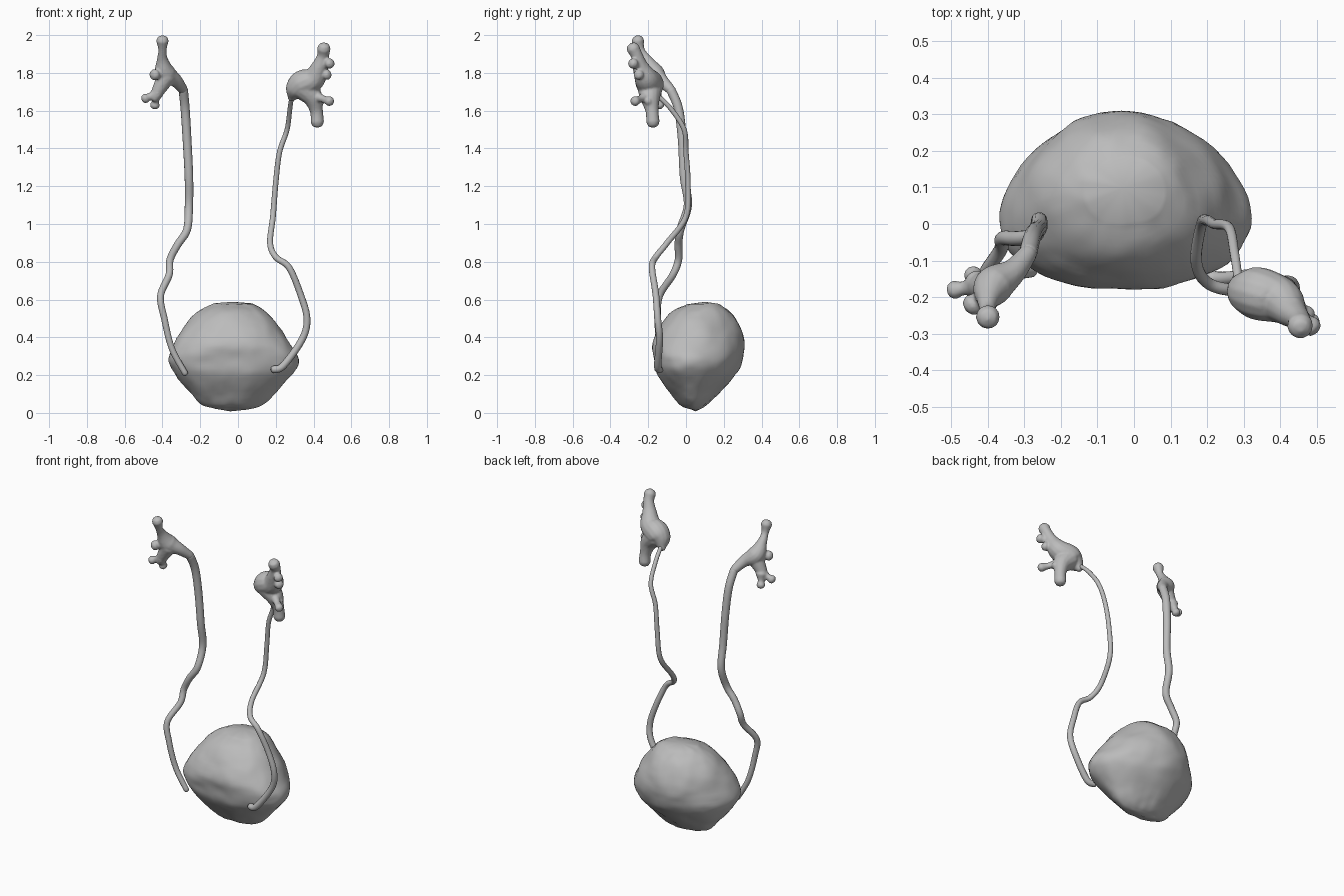
import bpy, bmesh, math
from mathutils import Vector, noise

if "Cube" in bpy.data.objects:
    bpy.data.objects.remove(bpy.data.objects["Cube"])

UNIT = 0.01  # points below are in hundredths

grey = bpy.data.materials.new("soft grey")
grey.use_nodes = True
grey.diffuse_color = (0.5, 0.5, 0.5, 1)
grey.node_tree.nodes["Principled BSDF"].inputs["Base Color"].default_value = grey.diffuse_color


def spline(points, steps):
    """Smooth curve through points of any dimension."""
    pts = [Vector(p) * UNIT for p in points]
    out = []
    for i in range(len(pts) - 1):
        b, c = pts[i], pts[i + 1]
        a = pts[max(i - 1, 0)]
        d = pts[min(i + 2, len(pts) - 1)]
        for s in range(steps):
            t = s / steps
            out.append((2 * b + (c - a) * t + (2 * a - 5 * b + 4 * c - d) * t * t
                        + (3 * b - a - 3 * c + d) * t ** 3) / 2)
    return out + [pts[-1]]


def circle(count):
    """Cosine and sine pairs around a full turn."""
    angles = [math.tau * k / count for k in range(count)]
    return [(math.cos(a), math.sin(a)) for a in angles]


def skin_rings(bm, rings, start, end):
    """Bridge rings of points and close both ends at a pole."""
    loops = [[bm.verts.new(p) for p in ring] for ring in rings]
    first, last = bm.verts.new(start), bm.verts.new(end)
    count = len(loops[0])
    for i in range(count):
        j = (i + 1) % count
        for low, high in zip(loops, loops[1:]):
            bm.faces.new((low[i], low[j], high[j], high[i]))
        bm.faces.new((first, loops[0][j], loops[0][i]))
        bm.faces.new((last, loops[-1][i], loops[-1][j]))


def tube(bm, points, sides=14, steps=7):
    """Sweep a circle along (x, y, z, radius) points with domed ends."""
    path = spline(points, steps)
    centres = [p.to_3d() for p in path]
    radii = [p[3] for p in path]
    tangents = [(centres[min(i + 1, len(path) - 1)] - centres[max(i - 1, 0)]).normalized()
                for i in range(len(path))]
    side, rings = Vector((0, 1, 0)), []
    for centre, along, radius in zip(centres, tangents, radii):
        side = (side - along * side.dot(along)).normalized()
        other = along.cross(side)
        rings.append([centre + radius * (side * c + other * s) for c, s in circle(sides)])

    def dome(ring, centre, shift):
        return [centre + shift * 0.6 + (p - centre) * 0.75 for p in ring]

    head, tail = -tangents[0] * radii[0], tangents[-1] * radii[-1]
    rings.insert(0, dome(rings[0], centres[0], head))
    rings.append(dome(rings[-1], centres[-1], tail))
    skin_rings(bm, rings, centres[0] + head * 0.9, centres[-1] + tail * 0.9)


def knob(bm, root, tip, radius):
    """Short branch that narrows to a neck and ends in a knob."""
    root, tip = Vector(root), Vector(tip)
    neck = root.lerp(tip, 0.6)
    tube(bm, [(*root, radius * 1.3), (*neck, radius * 0.72), (*tip, radius)])


def finish(name, bm, blend=False):
    bmesh.ops.recalc_face_normals(bm, faces=bm.faces)
    mesh = bpy.data.meshes.new(name)
    bm.to_mesh(mesh)
    bm.free()
    mesh.materials.append(grey)
    obj = bpy.data.objects.new(name, mesh)
    bpy.context.collection.objects.link(obj)
    bpy.ops.object.select_all(action='DESELECT')
    obj.select_set(True)
    bpy.context.view_layer.objects.active = obj
    bpy.ops.object.shade_smooth_by_angle(angle=math.radians(60))
    if blend:
        remesh = obj.modifiers.new("merge branches", 'REMESH')
        remesh.mode = 'VOXEL'
        remesh.voxel_size = 0.006
        remesh.use_smooth_shade = True
        smooth = obj.modifiers.new("soften joints", 'SMOOTH')
        smooth.iterations = 5


# Bladder: levels of (z, x min, x max, y min, y max), widest towards the front at mid height
levels = [(2, -12, 5, 2, 8), (4, -19, 12, -3, 11), (10, -25, 19, -8, 17), (20, -33, 29, -15, 26),
          (28, -37, 32, -17, 30), (36, -34, 28, -18, 31), (45, -29, 22, -14, 29),
          (53, -22, 15, -8, 24), (57.5, -13, 8, 0, 18)]
rings = []
for z, left, right, front, back in spline(levels, 5):
    pull = 0.25 * max(0, 1 - abs(z - 0.3) / 0.35)
    middle = Vector((left + right, front + back, 2 * z)) / 2
    ring = []
    for c, s in circle(72):
        s -= pull * (1 - s * s)
        p = middle + Vector((c * (right - left), s * (back - front), 0)) / 2
        ring.append(p + 0.009 * noise.noise_vector(p * 8) + 0.003 * noise.noise_vector(p * 22))
    rings.append(ring)
bm = bmesh.new()
skin_rings(bm, rings, (-0.04, 0.05, 0.008), (-0.03, 0.1, 0.588))
finish("bladder", bm)


def ureter(name, points, low_radius, high_radius):
    """Long winding tube whose thickness changes evenly along its length."""
    last = len(points) - 1
    bm = bmesh.new()
    tube(bm, [(*p, low_radius + (high_radius - low_radius) * i / last) for i, p in enumerate(points)])
    finish(name, bm)


# Ureters, from the bladder upwards
ureter("right_ureter", [
    (-28, -13, 21), (-35, -14, 34), (-39, -15, 50), (-41, -14, 62), (-36.5, -7, 73),
    (-36, -4, 81), (-32, -4, 89), (-27, -3, 97), (-26, 1, 110), (-26, -1, 125), (-27, -2, 145),
    (-28, -4, 161), (-29, -8, 171)], 1.6, 2.5)
ureter("left_ureter", [
    (19, -14, 23), (24, -15, 25), (34, -14, 39), (36.5, -15, 50), (33, -16, 63),
    (27, -18, 77), (20, -16, 82.5), (17, -10, 90), (18.5, 0, 104), (20, 1, 122),
    (22, 0, 138), (26, -1, 150), (27.5, -8, 161), (28.5, -15, 168)], 2, 1.2)

# Right renal pelvis: a slim funnel rising to a knob, with side branches
bm = bmesh.new()
tube(bm, [(-29, -8, 171, 2.6), (-33, -13, 176, 3.6), (-38.5, -17, 180, 5.4), (-40, -21, 187, 3),
          (-40, -24, 192, 2.2), (-40, -25.5, 197, 3.4)])
tube(bm, [(-38, -17, 178, 5), (-42, -17, 171, 3.6), (-44, -17, 167, 2.8)])
knob(bm, (-39, -18, 180), (-44, -22, 179), 3.2)
knob(bm, (-43, -17, 169), (-49, -18, 166.5), 2.7)
knob(bm, (-43, -16, 169), (-44, -14, 163), 2.7)
finish("right_renal_pelvis", bm, blend=True)

# Left renal pelvis: a rounder body with a rising arm, a hanging arm and side branches
bm = bmesh.new()
tube(bm, [(28.5, -16, 167, 2.4), (30.5, -18, 171, 5.8), (34, -19, 174, 7.3), (40, -21, 177, 6.4),
          (43, -24, 183, 4.4), (45, -26, 189, 3.2), (45.5, -28, 193, 3.6)])
tube(bm, [(35, -19, 172, 6.8), (39.5, -19, 167, 5.4), (41.5, -18, 160, 3.5), (42, -17.5, 154, 3.6)])
knob(bm, (43, -23, 183), (48.5, -28, 185), 2.9)
knob(bm, (42, -22, 178), (47, -25, 179), 2.9)
knob(bm, (40, -20, 168), (48.5, -27, 165), 2.7)
knob(bm, (40, -19, 166), (44, -20, 165), 2.2)
finish("left_renal_pelvis", bm, blend=True)
